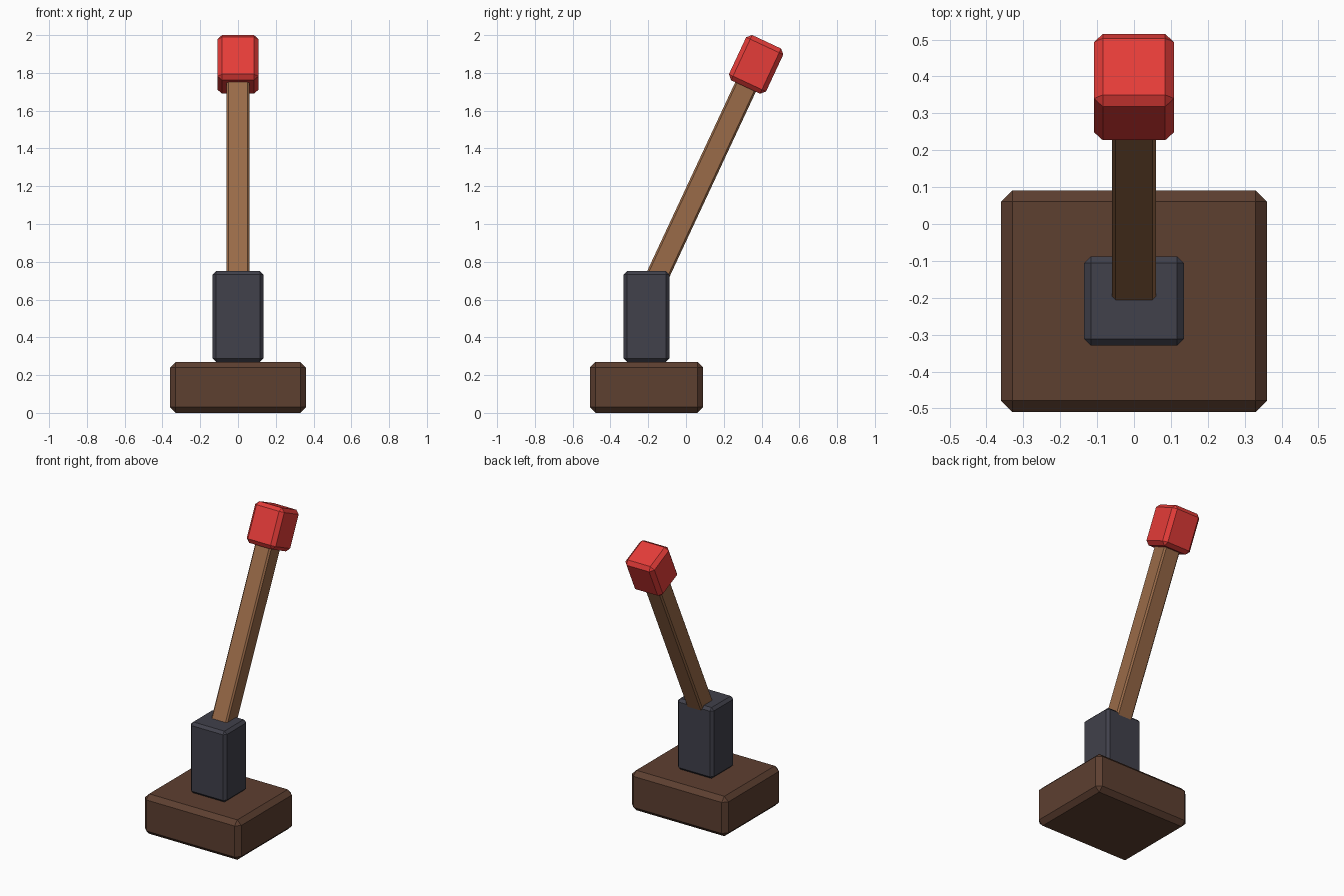
import bpy, math
from mathutils import Matrix, Vector

if "Cube" in bpy.data.objects:
    bpy.data.objects.remove(bpy.data.objects["Cube"])


def material(name, rgb):
    m = bpy.data.materials.new(name)
    m.diffuse_color = (*rgb, 1)
    m.use_nodes = True
    m.node_tree.nodes["Principled BSDF"].inputs["Base Color"].default_value = m.diffuse_color
    return m


def box(name, size, centre, bevel, mat, tilt=0.0):
    """Chamfered box, optionally leaning towards +y."""
    bpy.ops.mesh.primitive_cube_add(size=1, location=centre)
    ob = bpy.context.object
    ob.name = name
    ob.data.transform(Matrix.Diagonal((*size, 1)))
    ob.rotation_euler.x = -tilt
    mod = ob.modifiers.new("chamfer", 'BEVEL')
    mod.width = bevel
    mod.segments = 1
    ob.data.materials.append(mat)
    return ob


dark_wood = material("dark_wood", (0.11, 0.05, 0.03))
iron = material("iron", (0.052, 0.052, 0.07))
wood = material("wood", (0.32, 0.145, 0.065))
red = material("red", (0.78, 0.045, 0.04))

# Base block and upright socket
box("base", (0.72, 0.60, 0.27), (0, -0.209, 0.135), 0.03, dark_wood)
box("socket", (0.27, 0.242, 0.48), (0, -0.209, 0.51), 0.018, iron)

# Leaning lever with a grip; both share one axis through the grip centre
lean = math.radians(25)
axis = Vector((0, math.sin(lean), math.cos(lean)))
grip_centre = Vector((0, 0.371, 1.845))
lever_length = 1.36
box("lever", (0.12, 0.12, lever_length), grip_centre - axis * lever_length / 2,
    0.01, wood, lean)
box("grip", (0.217, 0.217, 0.264), grip_centre, 0.024, red, lean)
